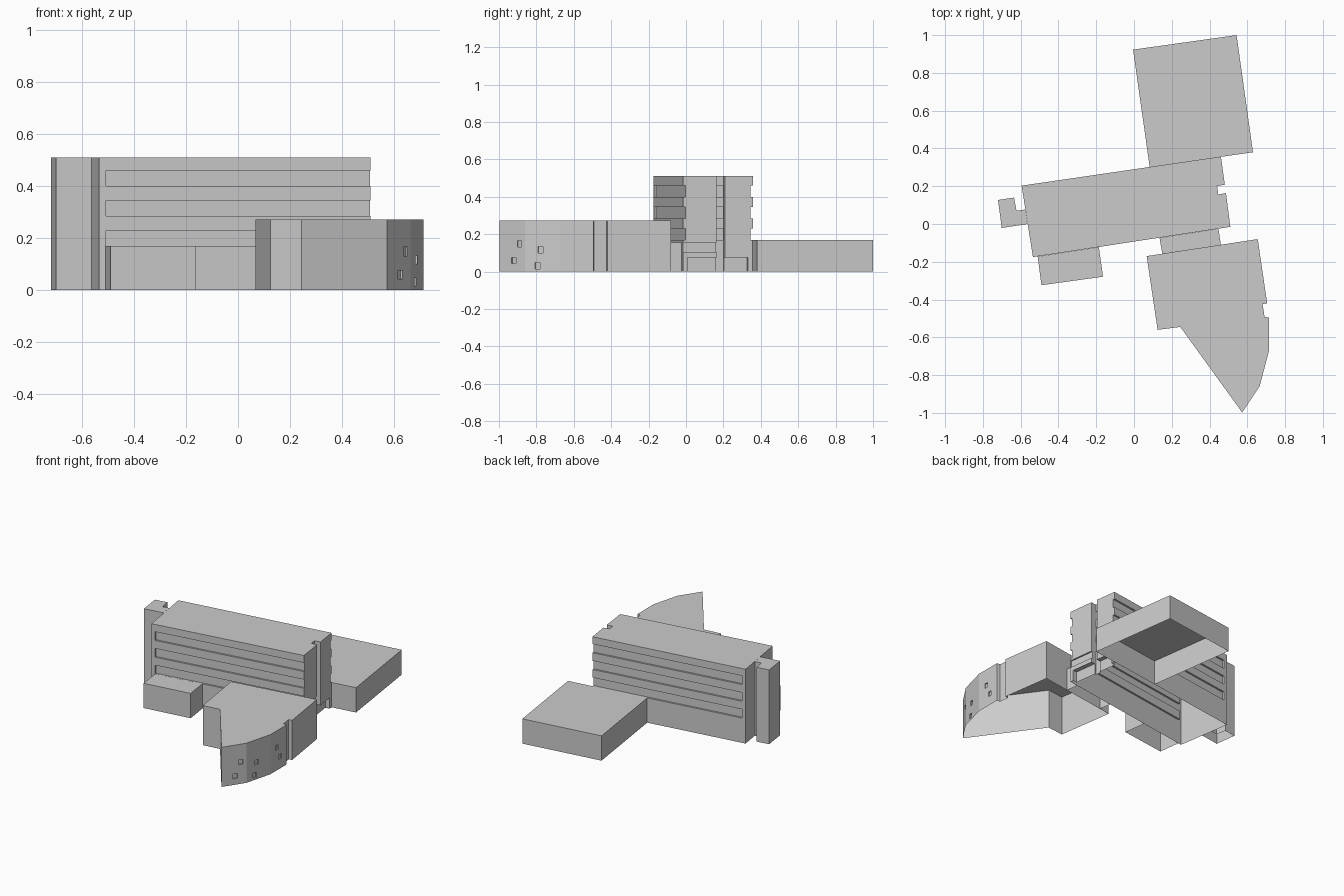
import bpy, bmesh
from mathutils import Vector

if "Cube" in bpy.data.objects:
    bpy.data.objects.remove(bpy.data.objects["Cube"])


def prism(name, pts, z0, z1):
    """Closed vertical extrusion of a plan outline."""
    bm = bmesh.new()
    low = [bm.verts.new((p[0], p[1], z0)) for p in pts]
    top = [bm.verts.new((p[0], p[1], z1)) for p in pts]
    bm.faces.new(low)
    bm.faces.new(top)
    for i in range(len(pts)):
        j = (i + 1) % len(pts)
        bm.faces.new((low[i], low[j], top[j], top[i]))
    bmesh.ops.recalc_face_normals(bm, faces=bm.faces[:])
    me = bpy.data.meshes.new(name)
    bm.to_mesh(me)
    bm.free()
    ob = bpy.data.objects.new(name, me)
    bpy.context.collection.objects.link(ob)
    return ob


def slot(p, q, t0, t1, z0, z1, d):
    """Cutter sunk to depth d in the wall p-q, between fractions t0 and t1."""
    p, q = Vector(p), Vector(q)
    u = q - p
    n = Vector((u.y, -u.x)).normalized() * d
    a, b = p + u * t0, p + u * t1
    return prism("cutter", [a + n, b + n, b - n, a - n], z0, z1)


def finish(ob, cutters=()):
    """Cut the recesses and leave the underside open."""
    for c in cutters:
        c.hide_render = True
        m = ob.modifiers.new("recess", "BOOLEAN")
        m.operation, m.solver, m.object = "DIFFERENCE", "EXACT", c
    dg = bpy.context.evaluated_depsgraph_get()
    dg.update()
    me = bpy.data.meshes.new_from_object(ob.evaluated_get(dg))
    ob.modifiers.clear()
    ob.data = me
    for c in cutters:
        bpy.data.objects.remove(c)
    bm = bmesh.new()
    bm.from_mesh(me)
    low = [f for f in bm.faces if all(abs(v.co.z) < 1e-4 for v in f.verts)]
    bmesh.ops.delete(bm, geom=low, context="FACES")
    bm.to_mesh(me)
    bm.free()


# Main tall slab with a notched right end
BL, BR, FR, FL = (-0.595, 0.203), (0.46, 0.357), (0.51, -0.015), (-0.535, -0.175)
N = [(0.481, 0.208), (0.44, 0.201), (0.446, 0.157), (0.487, 0.163)]
slab = prism("main_slab", [BL, BR] + N + [FR, FL], 0, 0.51)

# Window bands on front, back and inside the notch
cuts = []
for z in (0.40, 0.285, 0.17):
    cuts.append(slot(FL, FR, 0.025, 1.03, z, z + 0.06, 0.012))
    cuts.append(slot(BL, BR, 0.025, 1.03, z, z + 0.06, 0.012))
    cuts.append(slot(N[1], N[2], 0.06, 0.94, z, z + 0.06, 0.01))
# Ground floor recesses on the right end
cuts.append(slot(FR, N[3], 0.0, 1.1, 0.105, 0.155, 0.01))
cuts.append(slot(FR, BR, 0.06, 0.93, -0.05, 0.075, 0.03))
finish(slab, cuts)

# Stair tower and its narrow link at the left end
finish(prism("stair_tower", [(-0.72, 0.127), (-0.635, 0.14), (-0.622, 0.07),
                             (-0.576, 0.077), (-0.563, 0.0), (-0.70, -0.021)], 0, 0.51))

# Low rear hall
finish(prism("rear_hall", [(-0.005, 0.923), (0.543, 1.0), (0.63, 0.38), (0.083, 0.302)], 0, 0.17))

# Low front porch
finish(prism("front_porch", [(-0.51, -0.172), (-0.49, -0.324), (-0.164, -0.279),
                             (-0.186, -0.122)], 0, 0.17))

# Link between slab and annex
finish(prism("annex_link", [(0.135, -0.073), (0.447, -0.025), (0.46, -0.11), (0.15, -0.157)], 0, 0.155))

# Fan-shaped annex with a faceted outer wall
A, B, C, D = (0.715, -0.495), (0.715, -0.67), (0.665, -0.86), (0.573, -0.998)
annex = prism("fan_annex", [(0.067, -0.17), (0.655, -0.08), (0.705, -0.42), (0.681, -0.424),
                            (0.691, -0.492), A, B, C, D, (0.245, -0.545), (0.125, -0.56)], 0, 0.272)

# Small scattered windows, two on each facet
windows = []
for p, q, t, z in ((A, B, 0.6, 0.14), (A, B, 0.4, 0.065), (B, C, 0.57, 0.10),
                   (B, C, 0.65, 0.015), (C, D, 0.22, 0.132), (C, D, 0.44, 0.042)):
    w = 0.014 / (Vector(q) - Vector(p)).length
    windows.append(slot(p, q, t - w, t + w, z, z + 0.033, 0.008))
finish(annex, windows)
